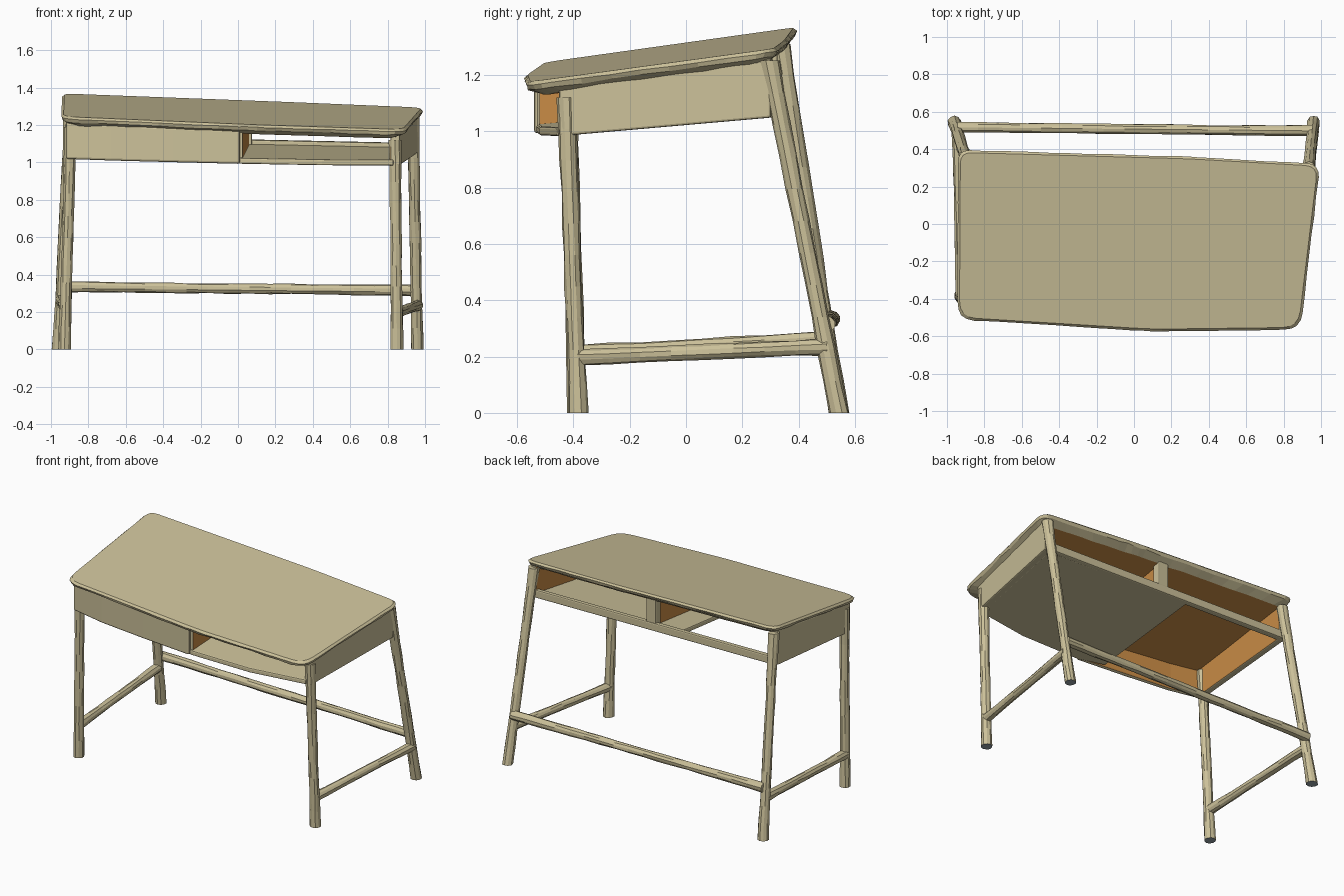
import bpy, bmesh, math, random
from mathutils import Vector

random.seed(4)
if "Cube" in bpy.data.objects:
    bpy.data.objects.remove(bpy.data.objects["Cube"])


def material(name, rgb):
    m = bpy.data.materials.new(name)
    m.use_nodes = True
    m.diffuse_color = (*rgb, 1)
    m.node_tree.nodes["Principled BSDF"].inputs["Base Color"].default_value = (*rgb, 1)
    return m


PALE, INNER, SOLE = 0, 1, 2
MATS = [material("pale wood", (0.60, 0.53, 0.32)),
        material("orange inner wood", (0.58, 0.26, 0.06)),
        material("blue grey sole", (0.30, 0.36, 0.40))]


def finish(name, bm, bevel=0):
    bmesh.ops.recalc_face_normals(bm, faces=bm.faces[:])
    me = bpy.data.meshes.new(name)
    bm.to_mesh(me)
    bm.free()
    for m in MATS:
        me.materials.append(m)
    ob = bpy.data.objects.new(name, me)
    bpy.context.collection.objects.link(ob)
    if bevel:
        mod = ob.modifiers.new("soft edges", "BEVEL")
        mod.width, mod.segments = bevel, 2
    return ob


def loft(bm, rings):
    """Join rings of points into a closed solid; returns the first and last caps."""
    loops = [[bm.verts.new(p) for p in ring] for ring in rings]
    n = len(loops[0])
    for a, b in zip(loops, loops[1:]):
        for i in range(n):
            j = (i + 1) % n
            bm.faces.new((a[i], a[j], b[j], b[i]))
    return bm.faces.new(loops[0]), bm.faces.new(loops[-1])


def wobble(s):
    return random.uniform(-s, s)


# Sloping planes of the writing surface and of the box bottom
def top_z(x, y):
    return 1.283 - 0.034 * x + 0.14 * y


def low_z(x, y):
    return 1.04 - 0.02 * x + 0.09 * y


def limb(name, start, end, axis, radius, sole=False):
    """Hand-carved round bar, with rings square to the given axis."""
    start, end = Vector(start), Vector(end)
    u, v = [i for i in range(3) if i != axis]
    steps = max(6, int((end - start).length / 0.11))
    rings = []
    for k in range(steps + 1):
        t = k / steps
        c = start.lerp(end, t)
        r = radius * (1 + 0.15 * abs(2 * t - 1) ** 3)
        ring = []
        for i in range(10):
            a = math.tau * (i + 0.5) / 10
            p = c.copy()
            p[u] += (r + wobble(0.003)) * math.cos(a)
            p[v] += (r + wobble(0.003)) * math.sin(a)
            ring.append(p)
        rings.append(ring)
    bm = bmesh.new()
    first, last = loft(bm, rings)
    if sole:
        first.material_index = SOLE
    return finish(name, bm)


def slab(name, plan, bottom, top, inner=(), bevel=0.008):
    """Upright prism over a plan; faces looking along an inner direction are orange."""
    bm = bmesh.new()
    loft(bm, [[(x, y, f(x, y)) for x, y in plan] for f in (bottom, top)])
    bmesh.ops.recalc_face_normals(bm, faces=bm.faces[:])
    for f in bm.faces:
        f.normal_update()
        if any(f.normal.dot(Vector(d)) > 0.8 for d in inner):
            f.material_index = INNER
    return finish(name, bm, bevel)


def under_top(x, y):
    return top_z(x, y) - 0.035


# Tabletop: rounded outline, thin rim, underside tucked in
def rounded(corners):
    pts = []
    n = len(corners)
    for i, (x, y, r) in enumerate(corners):
        c = Vector((x, y))
        prev, nxt = Vector(corners[i - 1][:2]), Vector(corners[(i + 1) % n][:2])
        a = c + (prev - c).normalized() * r
        b = c + (nxt - c).normalized() * r
        pts += [a.lerp(c, t).lerp(c.lerp(b, t), t) for t in (0, 0.25, 0.5, 0.75, 1)]
        nr = corners[(i + 1) % n][2]
        stop = nxt + (c - nxt).normalized() * nr
        count = max(2, int((stop - b).length / 0.1))
        pts += [b.lerp(stop, k / count) for k in range(1, count)]
    return pts


outline = rounded([(-0.945, -0.51, 0.09), (0.1, -0.575, 0.1), (0.89, -0.565, 0.09),
                   (0.995, 0.32, 0.07), (0.3, 0.36, 0.1), (-0.94, 0.395, 0.06)])


def rim(inset, drop, jitter):
    ring = []
    for p in outline:
        x = p.x * (1 - inset / 0.95) + wobble(jitter)
        y = -0.09 + (p.y + 0.09) * (1 - inset / 0.46) + wobble(jitter)
        ring.append((x, y, top_z(x, y) - drop + wobble(jitter) * 0.7))
    return ring


bm = bmesh.new()
under, upper = loft(bm, [rim(0.055, 0.055, 0.003), rim(0.008, 0.03, 0.004),
                         rim(0, 0.012, 0.002), rim(0.012, 0, 0)])
under.material_index = INNER
finish("tabletop", bm)

# Legs
for name, foot, head in [
        ("front_left_leg", (0.85, -0.383, 0), (0.84, -0.425, 1.12)),
        ("front_right_leg", (-0.928, -0.385, 0), (-0.895, -0.42, 1.19)),
        ("back_left_leg", (0.96, 0.543, 0), (0.935, 0.295, 1.25)),
        ("back_right_leg", (-0.96, 0.543, 0), (-0.895, 0.335, 1.31))]:
    limb(name, foot, head, 2, 0.031, sole=True)

# Stretchers between the legs
limb("left_stretcher", (0.85, -0.385, 0.197), (0.96, 0.5, 0.235), 1, 0.027)
limb("right_stretcher", (-0.925, -0.385, 0.212), (-0.945, 0.5, 0.263), 1, 0.027)
limb("back_stretcher", (-0.945, 0.517, 0.335), (0.955, 0.498, 0.315), 0, 0.027)

# Side panels, orange towards the inside
slab("left_panel", [(0.865, -0.45), (0.96, 0.3), (0.91, 0.31), (0.815, -0.45)],
     low_z, under_top, [(-1, 0, 0)])
slab("right_panel", [(-0.92, -0.45), (-0.92, 0.33), (-0.875, 0.33), (-0.875, -0.45)],
     low_z, under_top, [(1, 0, 0)])

# Closed drawer front, gently bowed outwards
slab("drawer_front", [(-0.92, -0.455), (-0.68, -0.495), (-0.35, -0.52), (0.01, -0.54),
                      (0.01, -0.515), (-0.35, -0.49), (-0.68, -0.465), (-0.92, -0.43)],
     low_z, under_top, [(0, 1, 0)], 0.012)

# Divider between the compartments, with a plain post at the back
slab("divider", [(-0.01, -0.52), (0.025, -0.52), (0.06, 0.28), (0.02, 0.28)],
     lambda x, y: low_z(x, y) + 0.01, under_top, [(1, 0, 0), (-1, 0, 0)], 0)
slab("back_post", [(0, 0.27), (0.075, 0.27), (0.075, 0.325), (0, 0.325)],
     low_z, under_top)

# Shelf under the open compartment
slab("shelf", [(-0.18, -0.49), (0.02, -0.53), (0.45, -0.52), (0.83, -0.46),
               (0.92, 0.29), (-0.16, 0.32)],
     low_z, lambda x, y: low_z(x, y) + 0.032)

# Low rail across the back
slab("back_rail", [(-0.9, 0.345), (0.94, 0.315), (0.94, 0.28), (-0.9, 0.305)],
     low_z, lambda x, y: low_z(x, y) + 0.055)
